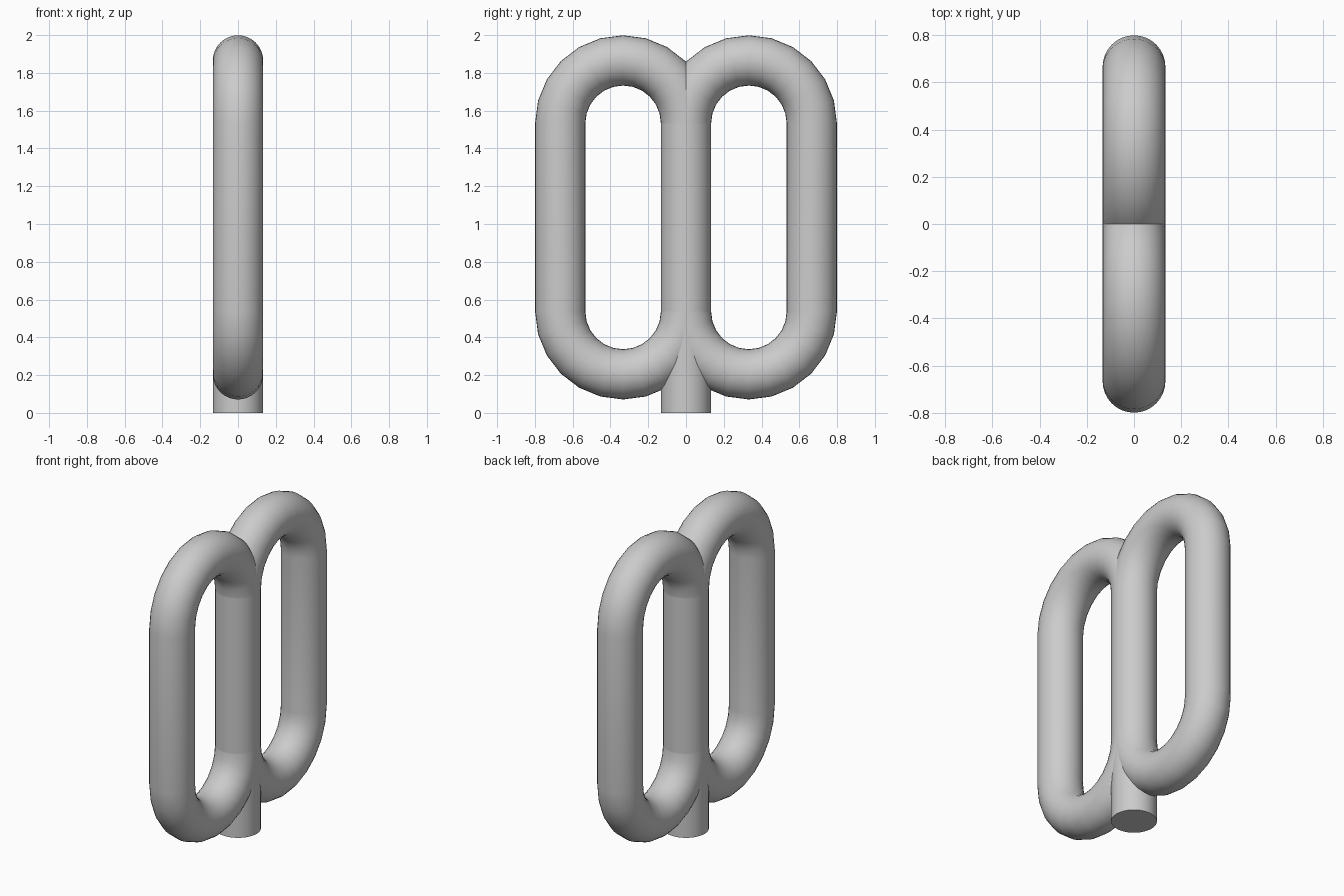
import bpy, bmesh
from math import sin, cos, pi, radians

if "Cube" in bpy.data.objects:
    bpy.data.objects.remove(bpy.data.objects["Cube"], do_unlink=True)

TUBE = 0.133      # tube radius
BEND = 0.333      # radius of the bends along the tube centre
TOP = 1.533       # height where the upper bends start
LOW = 0.537       # height where the lower bends end
SIDES = 32
STEPS = 12        # segments per half-turn bend

grey = bpy.data.materials.new("plain grey")
grey.use_nodes = True
grey.diffuse_color = (0.6, 0.6, 0.6, 1)
grey.node_tree.nodes["Principled BSDF"].inputs["Base Color"].default_value = (0.6, 0.6, 0.6, 1)


def sweep(name, path, side=1, cap_start=False):
    """Sweep a round section along (y, z, normal angle) points in the YZ plane."""
    bm = bmesh.new()
    rings = []
    for y, z, a in path:
        ring = []
        for k in range(SIDES):
            t = 2 * pi * k / SIDES
            out = TUBE * cos(t)
            ring.append(bm.verts.new((TUBE * sin(t), side * (y + out * cos(a)), z + out * sin(a))))
        rings.append(ring)
    for r, s in zip(rings, rings[1:]):
        for k in range(SIDES):
            n = (k + 1) % SIDES
            bm.faces.new((r[k], r[n], s[n], s[k]))
    if cap_start:
        bm.faces.new(rings[0])
    bmesh.ops.recalc_face_normals(bm, faces=bm.faces)
    mesh = bpy.data.meshes.new(name)
    bm.to_mesh(mesh)
    bm.free()
    mesh.materials.append(grey)
    obj = bpy.data.objects.new(name, mesh)
    bpy.context.collection.objects.link(obj)
    bpy.ops.object.select_all(action="DESELECT")
    obj.select_set(True)
    bpy.context.view_layer.objects.active = obj
    bpy.ops.object.shade_smooth_by_angle(angle=radians(40))
    return obj


def bend(z, start):
    """Half-turn bend running clockwise from the start angle."""
    angles = [start - pi * i / STEPS for i in range(STEPS + 1)]
    return [(BEND + BEND * cos(a), z + BEND * sin(a), a) for a in angles]


# Central stem, closed at the foot
sweep("stem", [(0, 0, 0), (0, LOW, 0), (0, TOP, 0)], cap_start=True)

# Looping arms that leave the stem at the top and rejoin it below
arm_path = bend(TOP, pi) + bend(LOW, 0)
sweep("back_arm", arm_path, 1)
sweep("front_arm", arm_path, -1)
